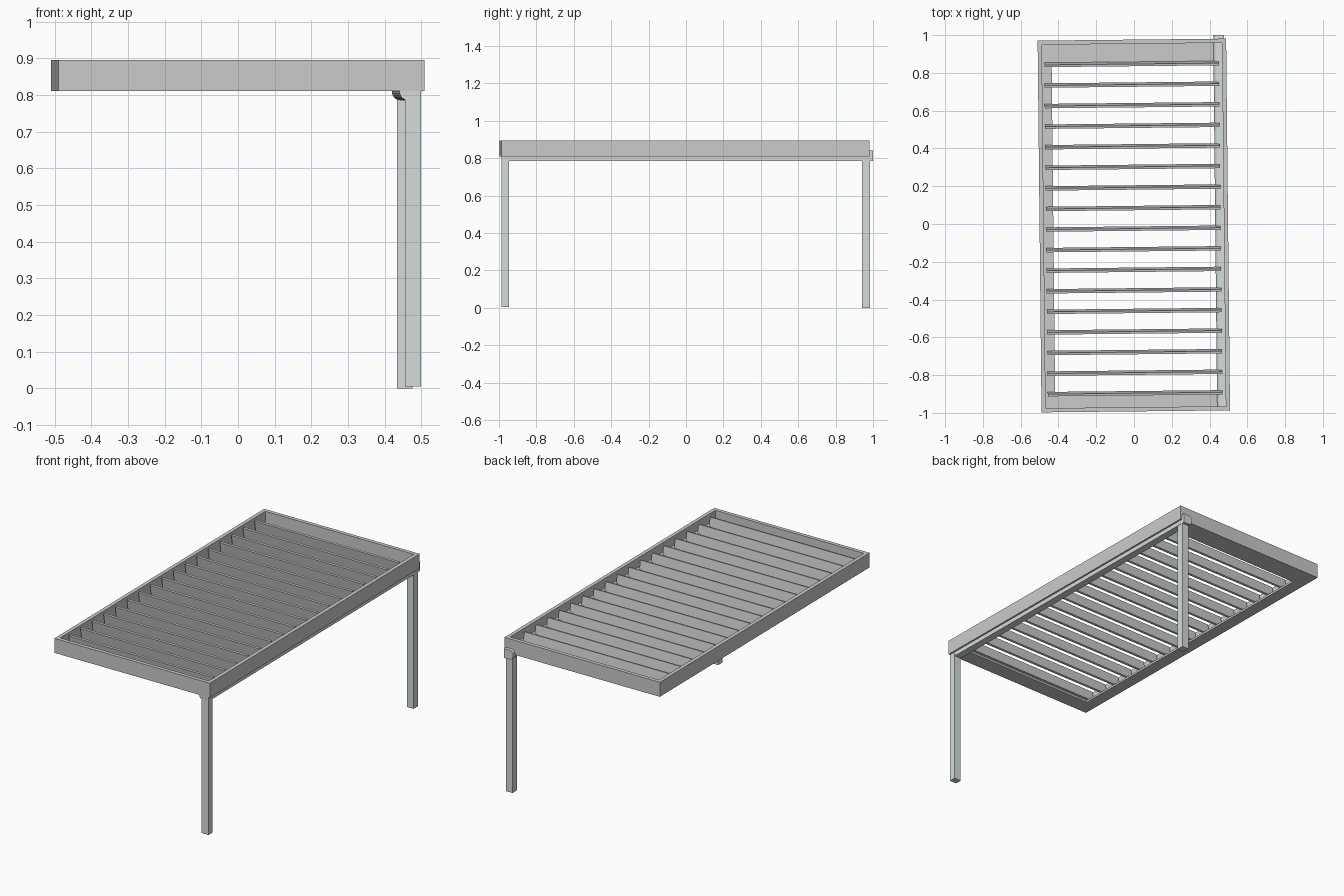
import bpy, bmesh, math
from mathutils import Matrix

if "Cube" in bpy.data.objects:
    bpy.data.objects.remove(bpy.data.objects["Cube"])

TURN = Matrix.Rotation(math.radians(0.6), 4, 'Z')  # whole pergola sits slightly turned

steel = bpy.data.materials.new("light_steel")
steel.diffuse_color = (0.66, 0.72, 0.70, 1)
steel.use_nodes = True
steel.node_tree.nodes["Principled BSDF"].inputs["Base Color"].default_value = steel.diffuse_color


def finish(name, bm, mat=None):
    bmesh.ops.recalc_face_normals(bm, faces=bm.faces)
    bm.transform(TURN)
    me = bpy.data.meshes.new(name)
    bm.to_mesh(me)
    bm.free()
    ob = bpy.data.objects.new(name, me)
    bpy.context.collection.objects.link(ob)
    if mat:
        me.materials.append(mat)
    return ob


def box(name, x, y, z, mat=None, tilt=0.0):
    """Box from (min, max) ranges, optionally tilted about its long x axis."""
    bm = bmesh.new()
    bmesh.ops.create_cube(bm, size=1)
    size = Matrix.Diagonal((x[1] - x[0], y[1] - y[0], z[1] - z[0], 1))
    loc = Matrix.Translation((sum(x) / 2, sum(y) / 2, sum(z) / 2))
    bm.transform(loc @ Matrix.Rotation(tilt, 4, 'X') @ size)
    return finish(name, bm, mat)


# Roof frame: thin upright walls
X0, X1, Y0, Y1 = -0.5, 0.498, -0.992, 0.976
Z0, Z1, T = 0.81, 0.895, 0.022
box("left_wall", (X0, X0 + T), (Y0, Y1), (Z0, Z1))
box("right_wall", (X1 - T, X1), (Y0, Y1), (Z0, Z1))
box("front_wall", (X0 + T, X1 - T), (Y0, Y0 + T), (Z0, Z1))
box("back_wall", (X0 + T, X1 - T), (Y1 - T, Y1), (Z0, Z1))

# Gutter floor inside the walls
F = (Z0, Z0 + 0.012)
box("left_gutter", (X0 + T, X0 + 0.073), (Y0 + T, Y1 - T), F)
box("right_gutter", (X1 - 0.066, X1 - T), (Y0 + T, Y1 - T), F)
box("front_gutter", (X0 + 0.073, X1 - 0.066), (Y0 + T, Y0 + 0.092), F)
box("back_gutter", (X0 + 0.073, X1 - 0.066), (Y1 - 0.125, Y1 - T), F)

# Louvre blades
COUNT = 17
for i in range(COUNT):
    y = 0.847 - i * (0.847 + 0.896) / (COUNT - 1)
    box(f"louvre_{i + 1}", (-0.466, 0.459), (y - 0.006, y + 0.006),
        (0.822, 0.888), tilt=math.radians(10))

# Carrier beam, rounded along its inner side
bx0, bx1, bz0, bz1, r = 0.43, 0.488, 0.785, 0.84, 0.024
profile = [(bx1, bz0), (bx1, bz1)]
for cz, start in ((bz1 - r, 90), (bz0 + r, 180)):
    for k in range(7):
        a = math.radians(start + 15 * k)
        profile.append((bx0 + r + r * math.cos(a), cz + r * math.sin(a)))
bm = bmesh.new()
face = bm.faces.new([bm.verts.new((x, -0.991, z)) for x, z in profile])
ext = bmesh.ops.extrude_face_region(bm, geom=[face], use_keep_orig=True)
moved = [v for v in ext["geom"] if isinstance(v, bmesh.types.BMVert)]
bmesh.ops.translate(bm, vec=(0, 1.986, 0), verts=moved)
beam = finish("carrier_beam", bm, steel)
bpy.context.view_layer.objects.active = beam
beam.select_set(True)
bpy.ops.object.shade_smooth_by_angle(angle=math.radians(30))

# Posts
box("front_post", (0.445, 0.489), (-0.9915, -0.952), (0.005, 0.8), steel)
box("back_post", (0.444, 0.486), (0.937, 0.979), (0.0, 0.8), steel)
